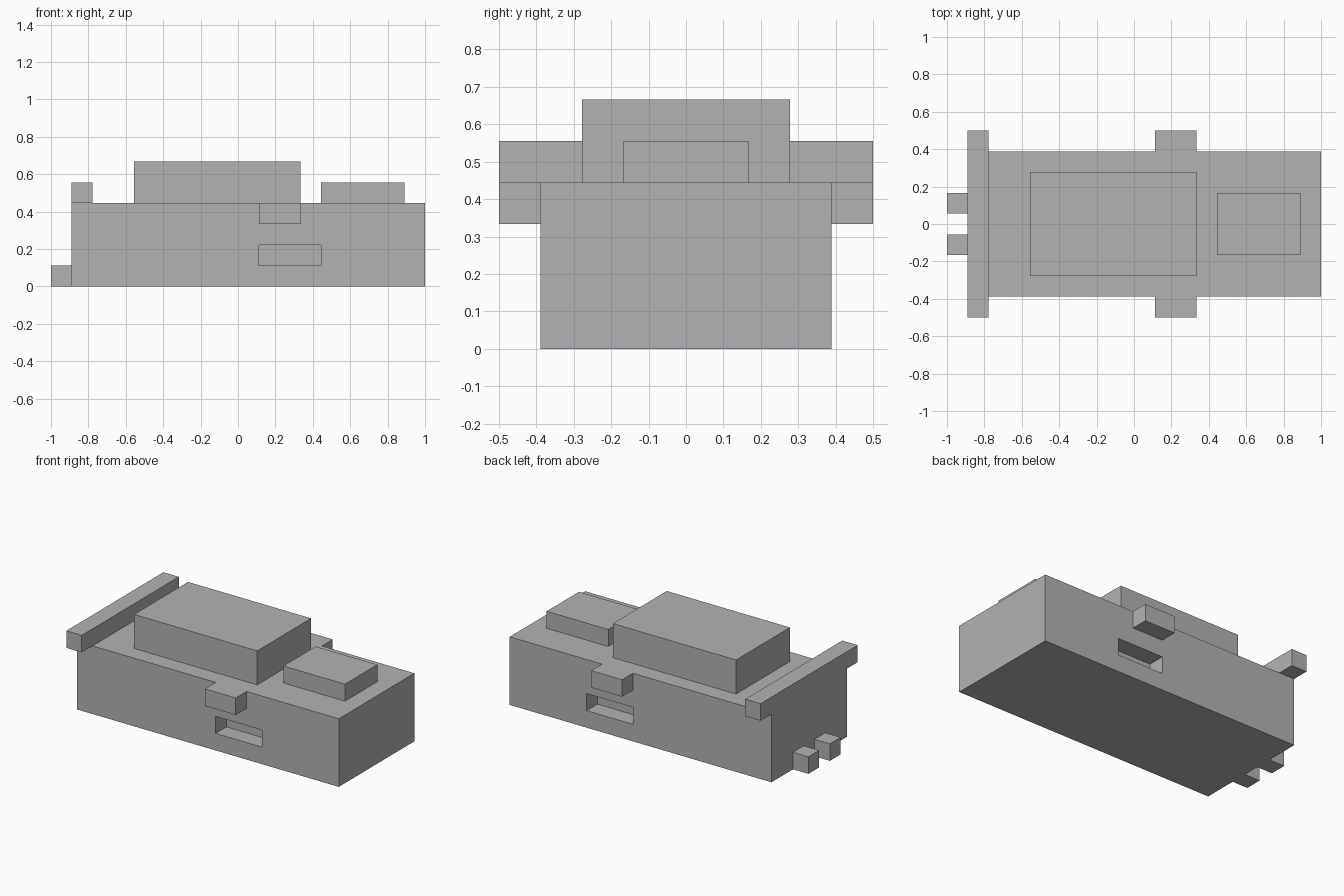
import bpy
import bmesh
from mathutils import Vector

cube = bpy.data.objects.get("Cube")
if cube:
    bpy.data.objects.remove(cube, do_unlink=True)

U = 1 / 9  # the car is laid out on a regular block grid

grey = bpy.data.materials.new("plain grey")
grey.use_nodes = True
grey.diffuse_color = (0.45, 0.45, 0.45, 1)
grey.node_tree.nodes["Principled BSDF"].inputs["Base Color"].default_value = grey.diffuse_color


def block(name, low, high):
    """Box between two corners given in grid units."""
    low, high = Vector(low) * U, Vector(high) * U
    bm = bmesh.new()
    bmesh.ops.create_cube(bm, size=1)
    bmesh.ops.scale(bm, vec=high - low, verts=bm.verts)
    bmesh.ops.translate(bm, vec=(low + high) / 2, verts=bm.verts)
    mesh = bpy.data.meshes.new(name)
    bm.to_mesh(mesh)
    bm.free()
    mesh.materials.append(grey)
    obj = bpy.data.objects.new(name, mesh)
    bpy.context.collection.objects.link(obj)
    return obj


def side_pair(name, low, high):
    """Matching boxes on the left (+y) and right (-y) flanks."""
    (x0, y0, z0), (x1, y1, z1) = low, high
    return [block(name + "_back", low, high),
            block(name + "_front", (x0, -y1, z0), (x1, -y0, z1))]


# Main hull, cabin and hood block
body = block("body", (-8, -3.5, 0), (9, 3.5, 4))
block("cabin", (-5, -2.5, 4), (3, 2.5, 6))
block("hood_block", (4, -1.5, 4), (8, 1.5, 5))

# Rear wing bar across the full width
block("rear_wing", (-8, -4.5, 4), (-7, 4.5, 5))

# Side mirrors and exhaust stubs
side_pair("side_mirror", (1, 3.5, 3), (3, 4.5, 4))
side_pair("exhaust", (-9, 0.5, 0), (-8, 1.5, 1))

# Recessed slots in both flanks
for cutter in side_pair("slot_cutter", (1, 2.5, 1), (4, 4.5, 2)):
    cutter.hide_render = True
    cut = body.modifiers.new("slot", 'BOOLEAN')
    cut.operation = 'DIFFERENCE'
    cut.solver = 'EXACT'
    cut.object = cutter
    bpy.context.view_layer.objects.active = body
    bpy.ops.object.modifier_apply(modifier=cut.name)
    bpy.data.objects.remove(cutter, do_unlink=True)
